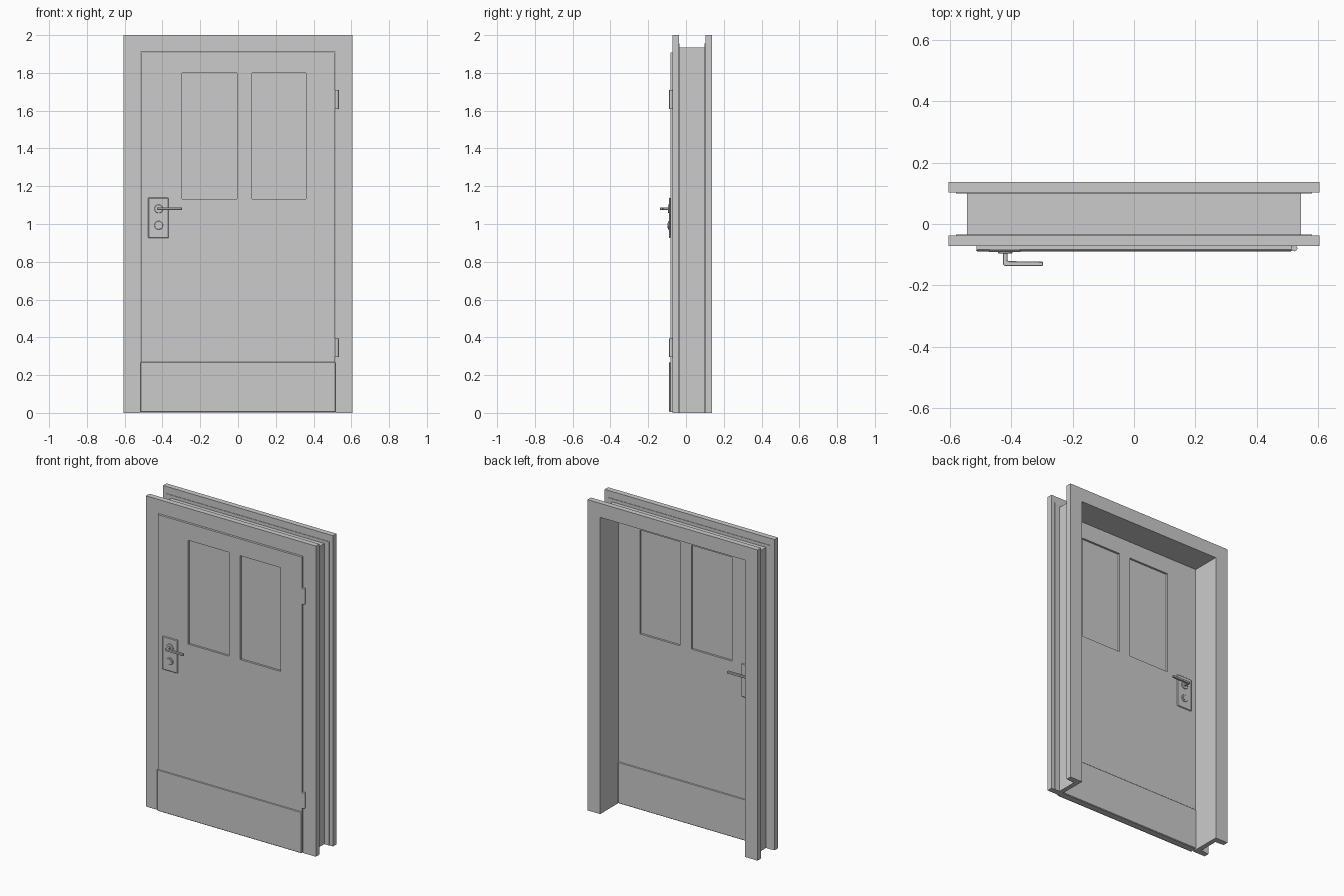
import bpy, bmesh, math
from mathutils import Matrix

if "Cube" in bpy.data.objects:
    bpy.data.objects.remove(bpy.data.objects["Cube"])

MID = -0.064          # centre plane of the door leaf
FACE = -0.083         # front face of the leaf


def finish(name, bm, bevel=0.0, smooth=False):
    bmesh.ops.recalc_face_normals(bm, faces=bm.faces)
    me = bpy.data.meshes.new(name)
    bm.to_mesh(me)
    bm.free()
    ob = bpy.data.objects.new(name, me)
    bpy.context.collection.objects.link(ob)
    if bevel:
        m = ob.modifiers.new("edge", 'BEVEL')
        m.width = bevel
        m.segments = 1
    if smooth:
        bpy.ops.object.select_all(action='DESELECT')
        ob.select_set(True)
        bpy.context.view_layer.objects.active = ob
        bpy.ops.object.shade_smooth_by_angle(angle=math.radians(35))
    return ob


def add_box(bm, x0, x1, y0, y1, z0, z1):
    mat = Matrix.Translation(((x0 + x1) / 2, (y0 + y1) / 2, (z0 + z1) / 2))
    bmesh.ops.create_cube(bm, size=1, matrix=mat @ Matrix.Diagonal((x1 - x0, y1 - y0, z1 - z0, 1)))


def box(name, *dims, bevel=0.0):
    bm = bmesh.new()
    add_box(bm, *dims)
    return finish(name, bm, bevel)


def extrude_outline(name, pts, y0, y1):
    bm = bmesh.new()
    f = bm.faces.new([bm.verts.new((x, y0, z)) for x, z in pts])
    r = bmesh.ops.extrude_face_region(bm, geom=[f])
    vs = [v for v in r["geom"] if isinstance(v, bmesh.types.BMVert)]
    bmesh.ops.translate(bm, verts=vs, vec=(0, y1 - y0, 0))
    return finish(name, bm)


def arch(name, half, top, y0, y1):
    # door-shaped surround with the opening left free
    i, h = 0.515, 1.91
    pts = [(-half, 0), (-half, top), (half, top), (half, 0), (i, 0), (i, h), (-i, h), (-i, 0)]
    return extrude_outline(name, pts, y0, y1)


def cylinder(name, x, z, r, y0, y1, sides=24, bevel=0.0):
    bm = bmesh.new()
    mat = Matrix.Translation((x, (y0 + y1) / 2, z)) @ Matrix.Rotation(math.pi / 2, 4, 'X')
    bmesh.ops.create_cone(bm, cap_ends=True, segments=sides, radius1=r, radius2=r,
                          depth=abs(y1 - y0), matrix=mat)
    return finish(name, bm, bevel, smooth=True)


# Frame: casings on both wall faces, thin back steps and the jamb lining
arch("front_casing", 0.605, 2.0, -0.072, -0.037)
arch("front_casing_step", 0.58, 1.955, -0.037, -0.034)
arch("jamb", 0.545, 1.935, -0.034, 0.099)
arch("back_casing_step", 0.58, 1.955, 0.099, 0.102)
arch("back_casing", 0.605, 2.0, 0.102, 0.137)

# Door leaf as a grid of boards around two window openings
xs = [-0.513, -0.297, -0.006, 0.073, 0.36, 0.513]
zs = [0.004, 1.132, 1.80, 1.908]
bm = bmesh.new()
grid = [[bm.verts.new((x, FACE, z)) for z in zs] for x in xs]
for i in range(5):
    for j in range(3):
        if not (j == 1 and i in (1, 3)):
            bm.faces.new((grid[i][j], grid[i + 1][j], grid[i + 1][j + 1], grid[i][j + 1]))
r = bmesh.ops.extrude_face_region(bm, geom=bm.faces[:])
bmesh.ops.translate(bm, verts=[v for v in r["geom"] if isinstance(v, bmesh.types.BMVert)],
                    vec=(0, 2 * (MID - FACE), 0))
finish("door_leaf", bm)

# Window panes
for side, x0, x1 in (("left", -0.297, -0.006), ("right", 0.073, 0.36)):
    box(side + "_window_pane", x0, x1, MID - 0.006, MID + 0.006, 1.132, 1.80)

# Hinges
for label, z in (("lower", 0.345), ("upper", 1.66)):
    bm = bmesh.new()
    bmesh.ops.create_cone(bm, cap_ends=True, segments=16, radius1=0.01, radius2=0.01, depth=0.1,
                          matrix=Matrix.Translation((0.523, -0.079, z)))
    finish(label + "_hinge", bm, smooth=True)

# Kick plates and handle sets, repeated on both faces of the leaf
HX = -0.42
for side, s in (("front", 1), ("back", -1)):
    def d(out):
        return MID + s * (FACE - out - MID)

    def span(a, b):
        return sorted((d(a), d(b)))

    w = 0.516 if s == 1 else 0.513
    box(side + "_kick_plate", -w, w, *span(-0.001, 0.006), 0.003, 0.27, bevel=0.004)
    box(side + "_handle_plate", -0.476, -0.367, *span(-0.001, 0.008), 0.925, 1.14, bevel=0.004)
    cylinder(side + "_handle_collar", HX, 1.08, 0.023, *span(0.006, 0.013), bevel=0.002)
    cylinder(side + "_lock_ring", HX, 0.993, 0.023, *span(0.006, 0.011), bevel=0.002)
    cylinder(side + "_lock_barrel", HX, 0.993, 0.013, *span(0.01, 0.014))
    # L-shaped lever: stem out of the collar, then a bar towards the door centre
    pts = [(HX - 0.008, 0.008), (HX - 0.008, 0.048), (HX - 0.002, 0.054), (-0.297, 0.054),
           (-0.297, 0.04), (HX + 0.008, 0.038), (HX + 0.008, 0.008)]
    bm = bmesh.new()
    f = bm.faces.new([bm.verts.new((x, d(o), 1.074)) for x, o in pts])
    r = bmesh.ops.extrude_face_region(bm, geom=[f])
    bmesh.ops.translate(bm, verts=[v for v in r["geom"] if isinstance(v, bmesh.types.BMVert)],
                        vec=(0, 0, 0.014))
    finish(side + "_lever", bm, bevel=0.002)
